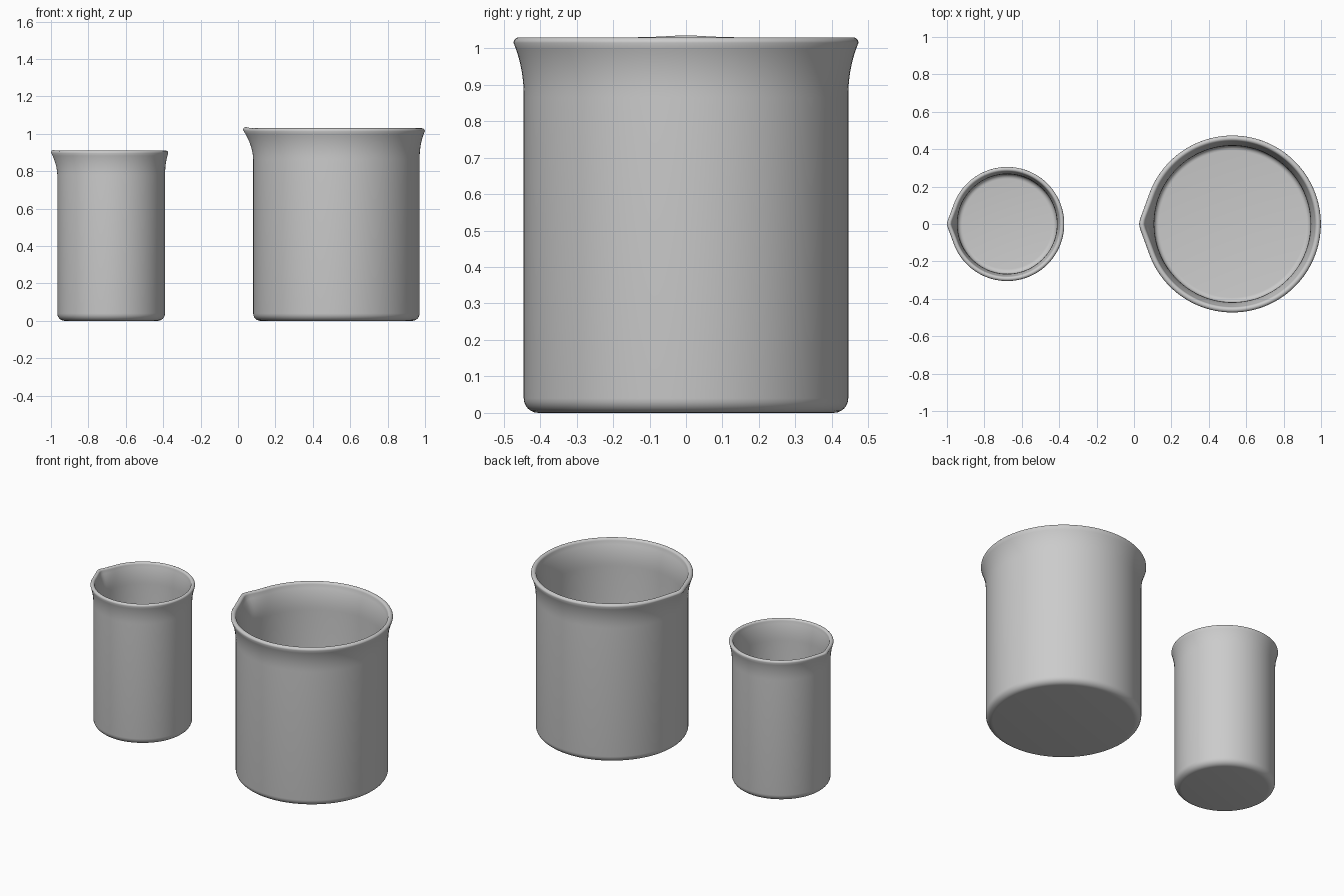
import bpy, bmesh, math

if "Cube" in bpy.data.objects:
    bpy.data.objects.remove(bpy.data.objects["Cube"])

SEGS = 128


def arc(cx, cz, r, a0, a1, n):
    """Points of an arc in the profile plane, angles in degrees."""
    return [(cx + r * math.cos(math.radians(a0 + (a1 - a0) * i / n)),
             cz + r * math.sin(math.radians(a0 + (a1 - a0) * i / n))) for i in range(n + 1)]


def beaker(name, cx, body, rim, tip, height, wall, flare_h, lift):
    lip = wall * 0.56                        # radius of the rolled lip
    lip_r, lip_z = rim - lip, height - lip
    z0 = lip_z - flare_h
    steps = [i / 8 for i in range(8)]
    ease = lambda t: t ** 2.2
    inner = body - wall
    c, ci = 0.04, 0.025                      # outer and inner base corner radii

    # outside: base corner, wall, flare, lip; then back down the inside
    prof = arc(body - c, c, c, -90, 0, 6)
    prof += [(body + (rim - body) * ease(t), z0 + flare_h * t) for t in steps]
    prof += arc(lip_r, lip_z, lip, 0, 180, 10)
    prof += [(inner + (lip_r - lip - inner) * ease(t), z0 + flare_h * t) for t in reversed(steps)]
    prof += arc(inner - ci, wall + ci, ci, 0, -90, 5)

    # spout: tangent lines from the rim circle to a softened tip at -x
    alpha = math.acos(rim / tip)

    def bulge(a):
        d = math.sqrt(a * a + 0.0012)
        return rim / math.cos(alpha - d) - rim if d < alpha else 0.0

    bm = bmesh.new()
    rings = []
    for r, z in prof:
        w = min(1, max(0, (z - z0) / flare_h)) ** 1.6
        ring = []
        for i in range(SEGS):
            a = 2 * math.pi * i / SEGS - math.pi
            b = bulge(a)
            rr = r + b * w * 1.12
            ring.append(bm.verts.new((cx - rr * math.cos(a), rr * math.sin(a),
                                      z + lift * w * b / (tip - rim))))
        rings.append(ring)
    for lo, hi in zip(rings, rings[1:]):
        for i in range(SEGS):
            j = (i + 1) % SEGS
            bm.faces.new((lo[i], lo[j], hi[j], hi[i]))
    # underside and inner floor
    bm.faces.new(rings[0])
    bm.faces.new(rings[-1])
    bmesh.ops.recalc_face_normals(bm, faces=bm.faces)
    me = bpy.data.meshes.new(name)
    bm.to_mesh(me)
    bm.free()
    ob = bpy.data.objects.new(name, me)
    bpy.context.collection.objects.link(ob)
    bpy.ops.object.select_all(action='DESELECT')
    ob.select_set(True)
    bpy.context.view_layer.objects.active = ob
    bpy.ops.object.shade_smooth_by_angle(angle=math.radians(40))


beaker("large_beaker", 0.526, 0.445, 0.473, 0.502, 1.03, 0.027, 0.15, 0.007)
beaker("small_beaker", -0.678, 0.288, 0.305, 0.324, 0.91, 0.022, 0.12, 0.004)
